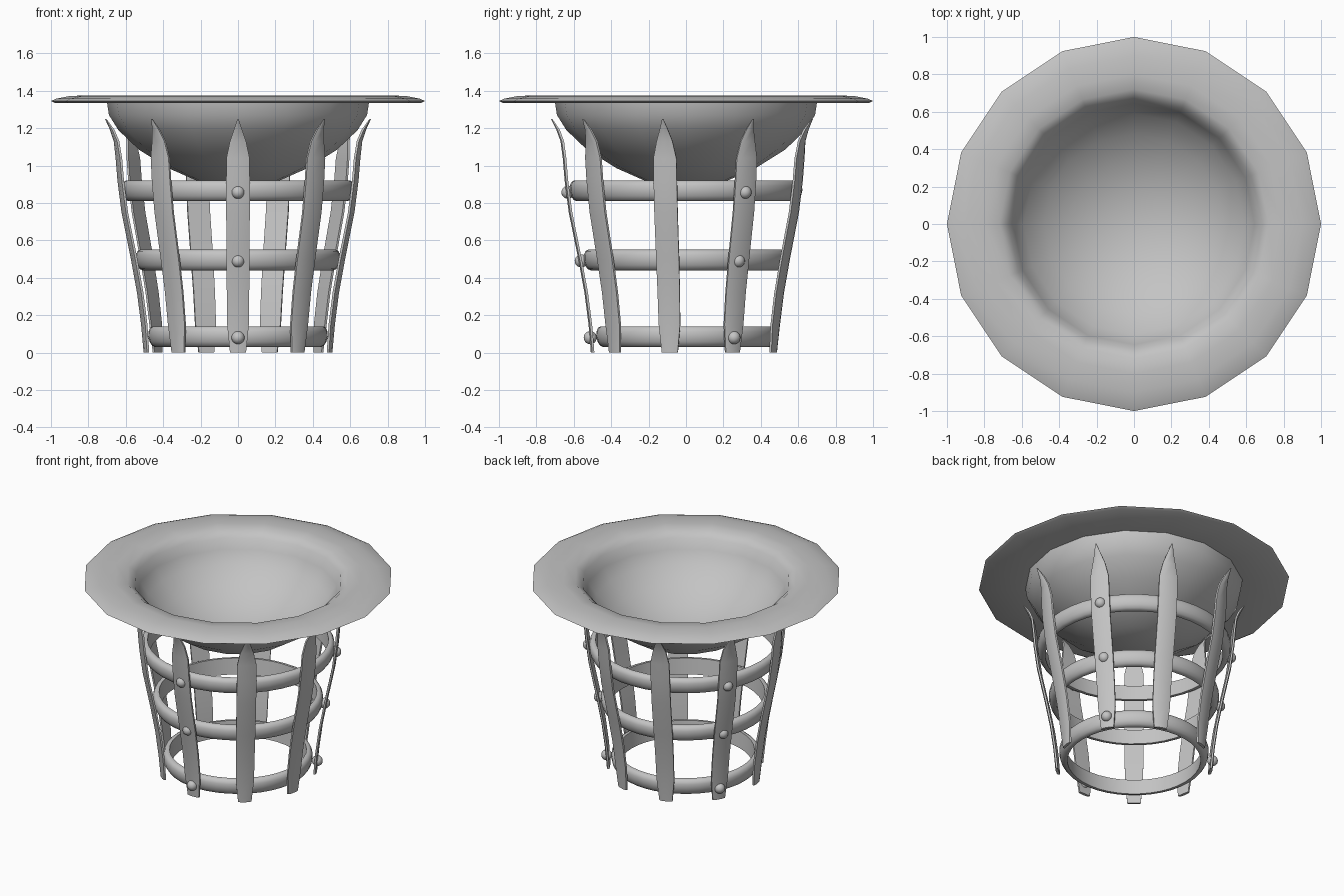
import bpy, bmesh
from math import sin, cos, pi, radians
from mathutils import Vector

cube = bpy.data.objects.get("Cube")
if cube:
    bpy.data.objects.remove(cube)

METAL = bpy.data.materials.new("grey_metal")
METAL.use_nodes = True
COLOR = (0.55, 0.55, 0.55, 1)
METAL.diffuse_color = COLOR
METAL.node_tree.nodes["Principled BSDF"].inputs["Base Color"].default_value = COLOR


def finish(name, bm, angle):
    bmesh.ops.remove_doubles(bm, verts=bm.verts, dist=0.0005)
    bmesh.ops.recalc_face_normals(bm, faces=bm.faces)
    mesh = bpy.data.meshes.new(name)
    bm.to_mesh(mesh)
    bm.free()
    mesh.materials.append(METAL)
    obj = bpy.data.objects.new(name, mesh)
    bpy.context.collection.objects.link(obj)
    bpy.ops.object.select_all(action='DESELECT')
    bpy.context.view_layer.objects.active = obj
    obj.select_set(True)
    bpy.ops.object.shade_smooth_by_angle(angle=radians(angle))
    return obj


def lathe(name, profile, sides, angle):
    """Revolve a closed (radius, height) profile about the z axis."""
    bm = bmesh.new()
    verts = [bm.verts.new((r, 0, z)) for r, z in profile]
    edges = [bm.edges.new((a, b)) for a, b in zip(verts, verts[1:] + verts[:1])]
    bmesh.ops.spin(bm, geom=verts + edges, cent=(0, 0, 0), axis=(0, 0, 1),
                   angle=2 * pi, steps=sides)
    return finish(name, bm, angle)


def outward(angle):
    """Unit direction, measured from the front around the basket."""
    return Vector((sin(angle), -cos(angle), 0))


# Bowl with a broad flared rim
lathe("bowl", [(0, 0.895), (0.2, 0.91), (0.37, 0.985), (0.53, 1.085), (0.64, 1.19),
               (0.69, 1.27), (0.7, 1.335), (0.98, 1.335), (1, 1.345), (0.97, 1.358),
               (0.9, 1.372), (0.8, 1.375), (0.72, 1.367), (0.67, 1.33), (0.645, 1.26),
               (0.59, 1.18), (0.48, 1.08), (0.34, 1.0), (0.18, 0.945), (0, 0.93)], 16, 50)

# Three half-round hoops, leaning with the basket wall
HOOPS = {"lower_hoop": (0.085, 0.48), "middle_hoop": (0.495, 0.547),
         "upper_hoop": (0.865, 0.622)}
for name, (z, radius) in HOOPS.items():
    arc = [pi * (i / 6 - 0.5) for i in range(7)]
    outer = [(radius - 0.03 + 0.03 * cos(a) + 0.006 * sin(a), z + 0.055 * sin(a))
             for a in arc]
    inner = [(radius - 0.04, z + 0.055), (radius - 0.052, z - 0.055)]
    lathe(name, outer + inner, 40, 60)

# Nine pointed uprights: height, radius and half width of each station
STATIONS = [(0, 0.498, 0.043), (0.03, 0.5, 0.046), (0.15, 0.51, 0.058),
            (0.32, 0.532, 0.06), (0.5, 0.565, 0.062), (0.75, 0.616, 0.063),
            (0.92, 0.638, 0.063), (1.04, 0.648, 0.062), (1.13, 0.66, 0.043),
            (1.19, 0.682, 0.023), (1.25, 0.718, 0.003)]
SECTION = [(-1, -0.008), (-1, 0.004), (-0.5, 0.011), (0.5, 0.011), (1, 0.004), (1, -0.008)]
for n in range(9):
    out = outward(n * 2 * pi / 9)
    side = Vector((-out.y, out.x, 0))
    bm = bmesh.new()
    rings = []
    for z, radius, half in STATIONS:
        thin = 0.35 if half < 0.01 else 1
        rings.append([bm.verts.new(out * (radius + d * thin) + side * half * w
                                   + Vector((0, 0, z))) for w, d in SECTION])
    for low, high in zip(rings, rings[1:]):
        for i in range(len(SECTION)):
            j = (i + 1) % len(SECTION)
            bm.faces.new((low[i], low[j], high[j], high[i]))
    bm.faces.new(rings[0])
    bm.faces.new(rings[-1])
    finish(f"upright_{n + 1}", bm, 40)

# Round rivets on every third upright, one at each hoop
for n in range(3):
    out = outward(n * 2 * pi / 3)
    for k, (z, radius) in enumerate([(0.08, 0.512), (0.49, 0.56), (0.857, 0.631)]):
        bm = bmesh.new()
        bmesh.ops.create_uvsphere(bm, u_segments=16, v_segments=10, radius=0.035)
        bmesh.ops.translate(bm, verts=bm.verts, vec=out * radius + Vector((0, 0, z)))
        finish(f"rivet_{n + 1}_{k + 1}", bm, 60)
